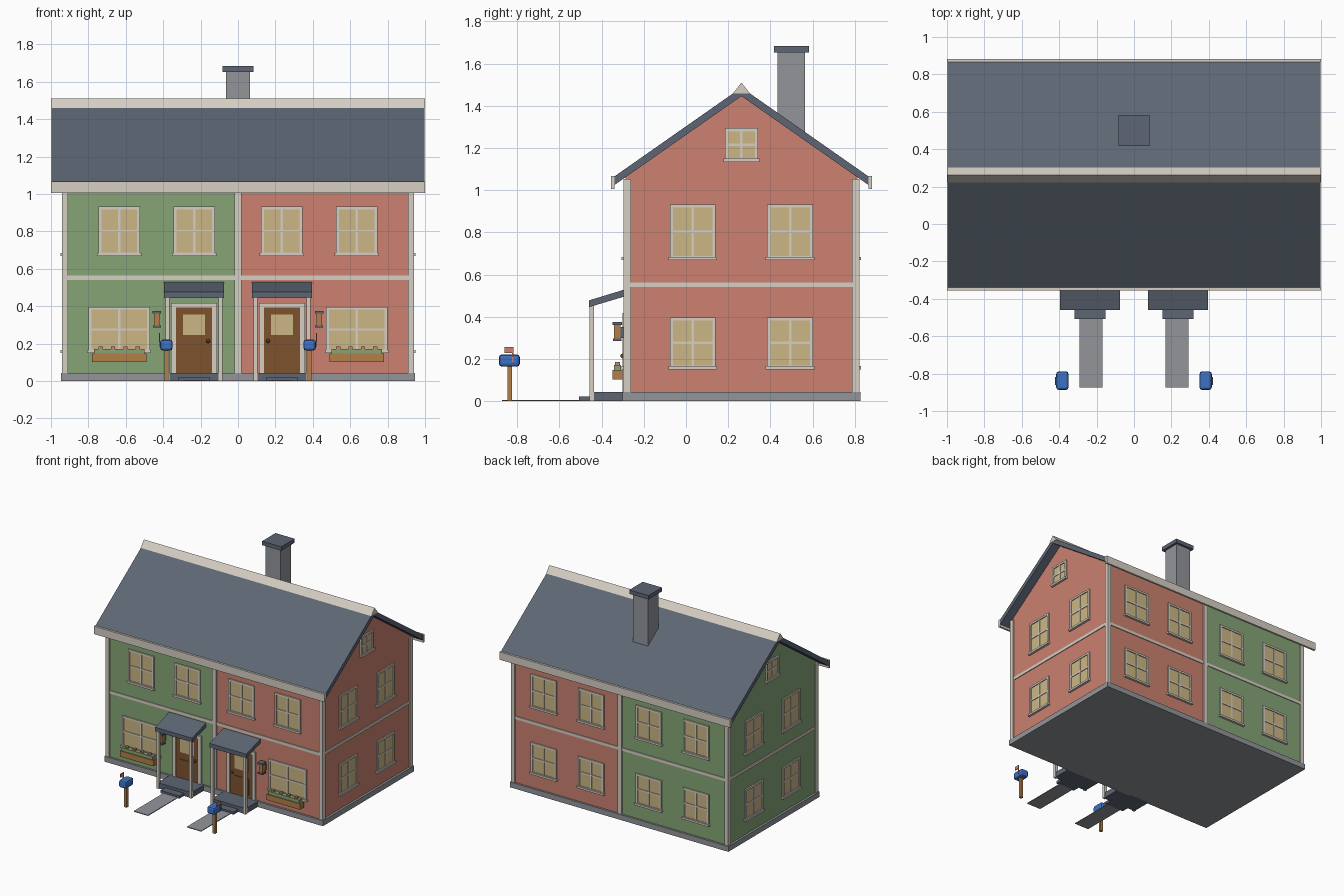
import bpy
import bmesh
from math import radians
from mathutils import Matrix, Vector

default_cube = bpy.data.objects.get("Cube")
if default_cube:
    bpy.data.objects.remove(default_cube, do_unlink=True)


def make_material(name, rgb):
    """Flat colour given as 8-bit screen values, stored as linear."""
    linear = [((c / 255 + 0.055) / 1.055) ** 2.4 for c in rgb] + [1.0]
    material = bpy.data.materials.new(name)
    material.use_nodes = True
    material.diffuse_color = linear
    for node in material.node_tree.nodes:
        if node.type == 'BSDF_PRINCIPLED':
            node.inputs["Base Color"].default_value = linear
            node.inputs["Roughness"].default_value = 0.8
    return material


GREEN = make_material("sage green", (134, 165, 118))
SALMON = make_material("salmon", (204, 129, 112))
CREAM = make_material("cream trim", (214, 207, 196))
SLATE = make_material("slate", (93, 102, 116))
STONE = make_material("grey stone", (146, 149, 154))
GLASS = make_material("warm glass", (204, 183, 133))
BROWN = make_material("door brown", (126, 82, 47))
WOOD = make_material("light wood", (180, 127, 72))
BLUE = make_material("mailbox blue", (60, 113, 195))

MID = 0.263      # y of the ridge
DEPTH = 0.55     # half depth of the walls
WIDTH = 0.93     # half width of the walls
FRONT = MID - DEPTH
IDENTITY = Matrix.Identity(4)


def finish(name, bm, material, bevel=0):
    bmesh.ops.recalc_face_normals(bm, faces=bm.faces)
    mesh = bpy.data.meshes.new(name)
    bm.to_mesh(mesh)
    bm.free()
    mesh.materials.append(material)
    obj = bpy.data.objects.new(name, mesh)
    bpy.context.collection.objects.link(obj)
    if bevel:
        modifier = obj.modifiers.new("bevel", 'BEVEL')
        modifier.width = bevel
        modifier.segments = 2
    return obj


def boxes(name, material, spans, place=IDENTITY, bevel=0):
    """One object from boxes, each given as x, y and z spans."""
    bm = bmesh.new()
    for span in spans:
        centre = Vector([(a + b) / 2 for a, b in span])
        size = [abs(b - a) for a, b in span]
        bmesh.ops.create_cube(
            bm, size=1,
            matrix=place @ Matrix.Translation(centre) @ Matrix.Diagonal(size + [1]))
    return finish(name, bm, material, bevel)


def extrude_x(name, material, profile, x0, x1):
    """Extrude a (y, z) profile along x."""
    bm = bmesh.new()
    face = bm.faces.new([bm.verts.new((x0, y, z)) for y, z in profile])
    grown = bmesh.ops.extrude_face_region(bm, geom=[face])["geom"]
    verts = [v for v in grown if isinstance(v, bmesh.types.BMVert)]
    bmesh.ops.translate(bm, verts=verts, vec=(x1 - x0, 0, 0))
    return finish(name, bm, material)


def around(x, half):
    return (x - half, x + half)


def on_wall(angle, u, z):
    """Frame on a wall: x along it, -y outward."""
    out = DEPTH if angle % 180 == 0 else WIDTH
    return (Matrix.Translation((0, MID, 0)) @ Matrix.Rotation(radians(angle), 4, 'Z')
            @ Matrix.Translation((u, -out, z)))


def window(name, angle, u, z0, z1, half):
    """Four panes, a frame with a cross, and a wider sill."""
    place = on_wall(angle, u, z0)
    h, t, bar = z1 - z0, 0.015, 0.006
    deep, thin = (-0.01, 0.005), (-0.008, 0.005)
    boxes(name + "_glass", GLASS, [((-half, half), (-0.003, 0.005), (0, h))], place)
    boxes(name + "_frame", CREAM, [
        ((-half, t - half), deep, (0, h)), ((half - t, half), deep, (0, h)),
        ((-half, half), deep, (h - t, h)), ((-half, half), deep, (0, t)),
        ((-bar, bar), thin, (0, h)), ((-half, half), thin, around(h / 2, bar)),
        ((-half - 0.007, half + 0.007), (-0.018, 0.005), (-0.004, 0.011)),
    ], place)


# Walls, one house on each side of the middle
GABLE = 1.448
EAVE = GABLE - 0.7 * DEPTH
house = [(FRONT, 0.03), (MID + DEPTH, 0.03), (MID + DEPTH, EAVE), (MID, GABLE), (FRONT, EAVE)]
extrude_x("green_house_walls", GREEN, house, -WIDTH, 0)
extrude_x("salmon_house_walls", SALMON, house, 0, WIDTH)

# Foundation and wall trim
boxes("foundation", STONE, [(around(0, 0.947), around(MID, 0.565), (0, 0.042))])
boxes("floor_band", CREAM, [(around(0, 0.936), around(MID, 0.556), (0.54, 0.563))])
boxes("corner_boards", CREAM, [
    ((s * 0.909, s * 0.941), (MID + t * 0.525, MID + t * 0.559), (0.042, 1.053))
    for s in (-1, 1) for t in (-1, 1)])
boxes("middle_boards", CREAM, [
    (around(0, 0.019), (MID + t * 0.54, MID + t * 0.56), (0.042, 1.053)) for t in (-1, 1)])

# Roof, fascias and ridge
RUN = 0.607
DROP = 0.7 * RUN
extrude_x("roof", SLATE, [
    (MID - RUN, 1.487 - DROP), (MID, 1.487), (MID + RUN, 1.487 - DROP),
    (MID + RUN, 1.446 - DROP), (MID, 1.446), (MID - RUN, 1.446 - DROP)], -0.998, 0.998)
boxes("fascias", CREAM, [
    (around(0, 1), (MID + t * 0.603, MID + t * 0.619), (1.006, 1.067)) for t in (-1, 1)])
extrude_x("ridge_cap", CREAM, [(MID - 0.04, 1.459), (MID, 1.51), (MID + 0.04, 1.459)], -1, 1)

# Chimney
boxes("chimney", STONE, [(around(0, 0.065), around(0.5, 0.065), (1.2, 1.655))])
boxes("chimney_cap", SLATE, [(around(0, 0.083), around(0.5, 0.083), (1.652, 1.683))])

# Windows
LOWER, UPPER = (0.154, 0.397), (0.673, 0.932)
for s, side in ((-1, "right"), (1, "left")):
    for u, spot in ((0.234, "inner"), (0.635, "outer")):
        window(f"front_upper_{spot}_{side}_window", 0, s * u, *UPPER, 0.111)
    window(f"front_lower_{side}_window", 0, s * 0.635, *LOWER, 0.164)
    for floor, span in (("lower", LOWER), ("upper", UPPER)):
        for u, spot in ((0.25, "inner"), (0.66, "outer")):
            window(f"back_{floor}_{spot}_{side}_window", 180, -s * u, *span, 0.111)
        for u, spot in ((-0.231, "front"), (0.231, "rear")):
            window(f"{side}_{floor}_{spot}_window", s * 90, s * u, *span, 0.109)
    window(f"{side}_attic_window", s * 90, 0, 1.138, 1.294, 0.079)

# Entrances, gardens and fittings, mirrored for the two houses
for s, side in ((-1, "right"), (1, "left")):
    x = s * 0.235

    # Door with frame, pane, panel and knob
    place = on_wall(0, x, 0.042)
    boxes(f"{side}_door", BROWN, [
        (around(0, 0.096), (-0.006, 0.005), (0, 0.35)),
        (around(0, 0.065), (-0.011, 0.005), (0.025, 0.15))], place)
    boxes(f"{side}_door_pane", GLASS, [(around(0, 0.059), (-0.009, 0.005), (0.205, 0.313))], place)
    boxes(f"{side}_door_frame", CREAM, [
        ((-0.123, -0.096), (-0.014, 0.005), (0, 0.376)),
        ((0.096, 0.123), (-0.014, 0.005), (0, 0.376)),
        (around(0, 0.123), (-0.014, 0.005), (0.35, 0.376))], place)
    bm = bmesh.new()
    bmesh.ops.create_icosphere(bm, subdivisions=2, radius=0.011, matrix=place
                               @ Matrix.Translation((-s * 0.075, -0.014, 0.172)))
    finish(f"{side}_door_knob", bm, BROWN)

    # Porch
    boxes(f"{side}_porch_steps", SLATE, [
        (around(x, 0.147), (-0.45, FRONT), (0, 0.043)),
        (around(x, 0.082), (-0.507, -0.44), (0, 0.021))])
    boxes(f"{side}_porch_posts", CREAM, [
        (around(x + t * 0.141, 0.011), (-0.458, -0.436), (0, 0.46)) for t in (-1, 1)])
    extrude_x(f"{side}_porch_roof", SLATE, [
        (-0.461, 0.445), (-0.461, 0.477), (FRONT, 0.53), (FRONT, 0.497)], x - 0.16, x + 0.16)
    boxes(f"{side}_path", STONE, [(around(s * 0.23, 0.062), (-0.873, -0.5), (0, 0.006))])

    # Wall lantern
    x = s * 0.434
    boxes(f"{side}_lantern_frame", SLATE, [
        (around(x, 0.023), (-0.348, -0.303), (0.36, 0.374)),
        (around(x, 0.021), (-0.346, -0.305), (0.285, 0.297)),
        (around(x, 0.012), (-0.31, FRONT), (0.3, 0.35))])
    boxes(f"{side}_lantern_light", WOOD, [(around(x, 0.015), (-0.341, -0.31), (0.295, 0.362))])

    # Flower box
    x = s * 0.635
    boxes(f"{side}_flower_box", WOOD, [(around(x, 0.146), (-0.348, -0.3), (0.102, 0.147))])
    boxes(f"{side}_flower_leaves", GREEN, [(around(x, 0.134), (-0.341, -0.308), (0.14, 0.172))])
    boxes(f"{side}_flowers", SALMON, [
        (around(x + (i - 1.5) * 0.066, 0.011), around(-0.325, 0.011), (0.165, 0.184))
        for i in range(4)])

    # Mailbox with post and flag
    x = s * 0.383
    boxes(f"{side}_mailbox_post", WOOD, [(around(x, 0.011), around(-0.835, 0.011), (0, 0.17))])
    boxes(f"{side}_mailbox", BLUE, [
        (around(x, 0.033), (-0.887, -0.788), (0.163, 0.221))], bevel=0.014)
    x = s * 0.419
    boxes(f"{side}_mailbox_flag", SALMON, [
        (around(x, 0.003), (-0.826, -0.819), (0.185, 0.256)),
        (around(x, 0.003), (-0.86, -0.82), (0.228, 0.256))])
